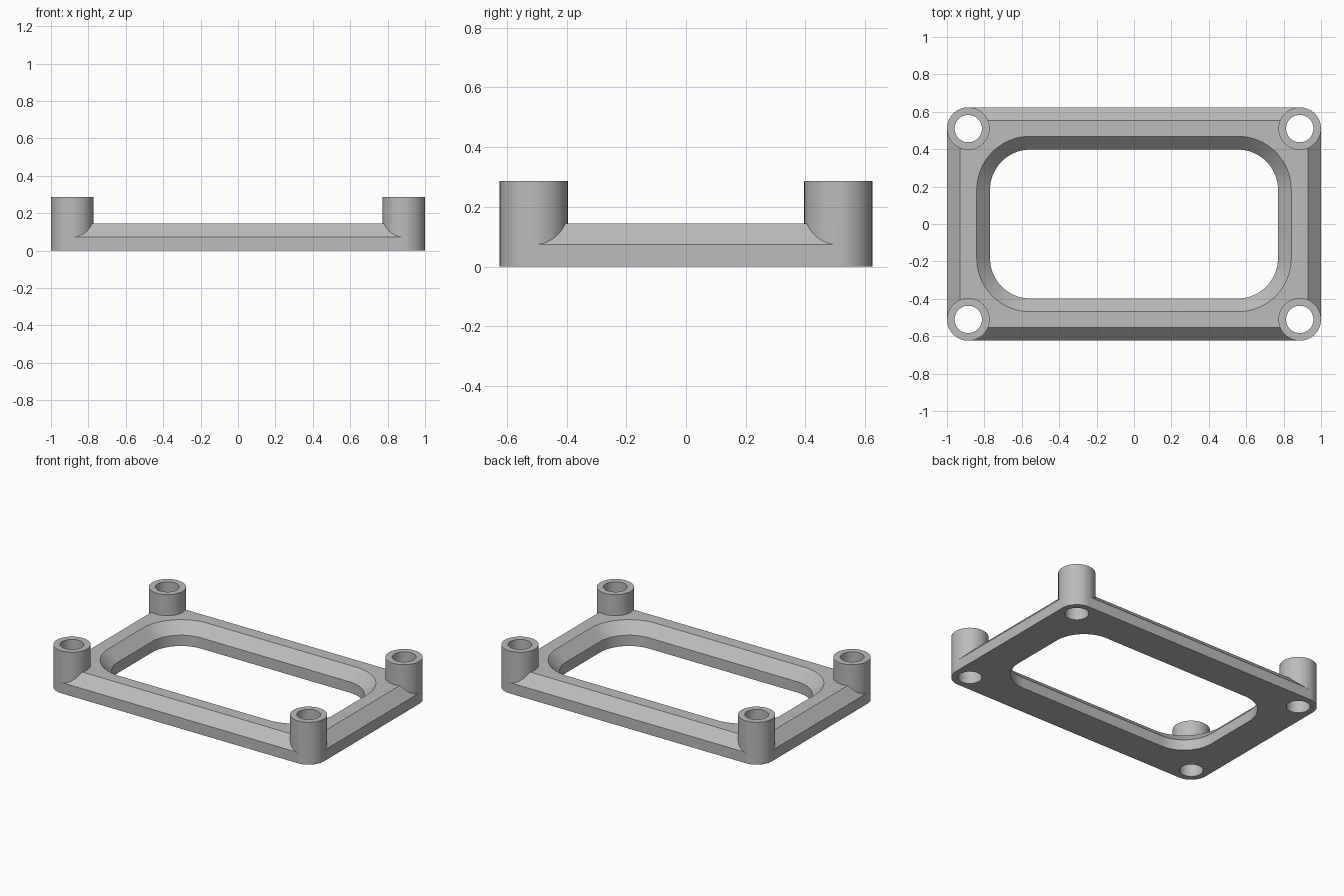
import bpy, bmesh, math

cube = bpy.data.objects.get("Cube")
if cube:
    bpy.data.objects.remove(cube, do_unlink=True)

HALF_X, HALF_Y = 1.0, 0.624        # outer half sizes
POST_R, HOLE_R = 0.114, 0.073
POST_H, PLATE_H, MID_H = 0.287, 0.145, 0.073
BEVEL = 0.071
STEPS = 16                         # segments per quarter circle

grey = bpy.data.materials.new("light grey")
grey.use_nodes = True
color = (0.5, 0.5, 0.5, 1.0)
grey.diffuse_color = color
grey.node_tree.nodes["Principled BSDF"].inputs["Base Color"].default_value = color


def rounded_loop(bm, hx, hy, r, z):
    """Ring of vertices around a rounded rectangle."""
    ring = []
    for quarter, (sx, sy) in enumerate([(1, 1), (-1, 1), (-1, -1), (1, -1)]):
        for i in range(STEPS + 1):
            a = (quarter + i / STEPS) * math.pi / 2
            ring.append(bm.verts.new((sx * (hx - r) + r * math.cos(a),
                                      sy * (hy - r) + r * math.sin(a), z)))
    return ring


def finish(name, bm):
    bmesh.ops.recalc_face_normals(bm, faces=bm.faces)
    mesh = bpy.data.meshes.new(name)
    bm.to_mesh(mesh)
    bm.free()
    mesh.materials.append(grey)
    obj = bpy.data.objects.new(name, mesh)
    bpy.context.collection.objects.link(obj)
    return obj


def corner_cylinders(name, radius, z0, z1):
    """One upright cylinder at each corner of the frame."""
    bm = bmesh.new()
    for sx in (-1, 1):
        for sy in (-1, 1):
            rings = []
            for z in (z0, z1):
                rings.append([bm.verts.new((
                    sx * (HALF_X - POST_R) + radius * math.cos(k * math.pi / 2 / STEPS),
                    sy * (HALF_Y - POST_R) + radius * math.sin(k * math.pi / 2 / STEPS), z))
                    for k in range(4 * STEPS)])
                bm.faces.new(rings[-1])
            for k in range(4 * STEPS):
                j = (k + 1) % (4 * STEPS)
                bm.faces.new((rings[0][k], rings[0][j], rings[1][j], rings[1][k]))
    return finish(name, bm)


# Frame: a closed cross-section swept around, bevelled outside and inside
bm = bmesh.new()
ox, oy, ix, iy, ir = HALF_X, HALF_Y, 0.77, 0.398, 0.215
rings = [
    rounded_loop(bm, ox, oy, POST_R, 0),
    rounded_loop(bm, ox, oy, POST_R, MID_H),
    rounded_loop(bm, ox - BEVEL, oy - BEVEL, POST_R - BEVEL, PLATE_H),
    rounded_loop(bm, ix + BEVEL, iy + BEVEL, ir + BEVEL, PLATE_H),
    rounded_loop(bm, ix, iy, ir, MID_H),
    rounded_loop(bm, ix, iy, ir, 0),
]
count = len(rings[0])
for n, ring in enumerate(rings):
    other = rings[(n + 1) % len(rings)]
    for k in range(count):
        j = (k + 1) % count
        bm.faces.new((ring[k], ring[j], other[j], other[k]))
frame = finish("mounting_frame", bm)

# Corner posts joined on, then drilled right through
posts = corner_cylinders("corner_posts", POST_R, 0, POST_H)
drills = corner_cylinders("hole_cutters", HOLE_R, -0.1, POST_H + 0.1)
bpy.context.view_layer.objects.active = frame
for tool, operation in ((posts, 'UNION'), (drills, 'DIFFERENCE')):
    tool.hide_render = True
    mod = frame.modifiers.new(tool.name, 'BOOLEAN')
    mod.object, mod.operation, mod.solver = tool, operation, 'EXACT'
    bpy.ops.object.modifier_apply(modifier=mod.name)
    bpy.data.objects.remove(tool, do_unlink=True)

# Smooth round walls, crisp edges
bpy.ops.object.select_all(action='DESELECT')
frame.select_set(True)
bpy.ops.object.shade_smooth_by_angle(angle=math.radians(30))
